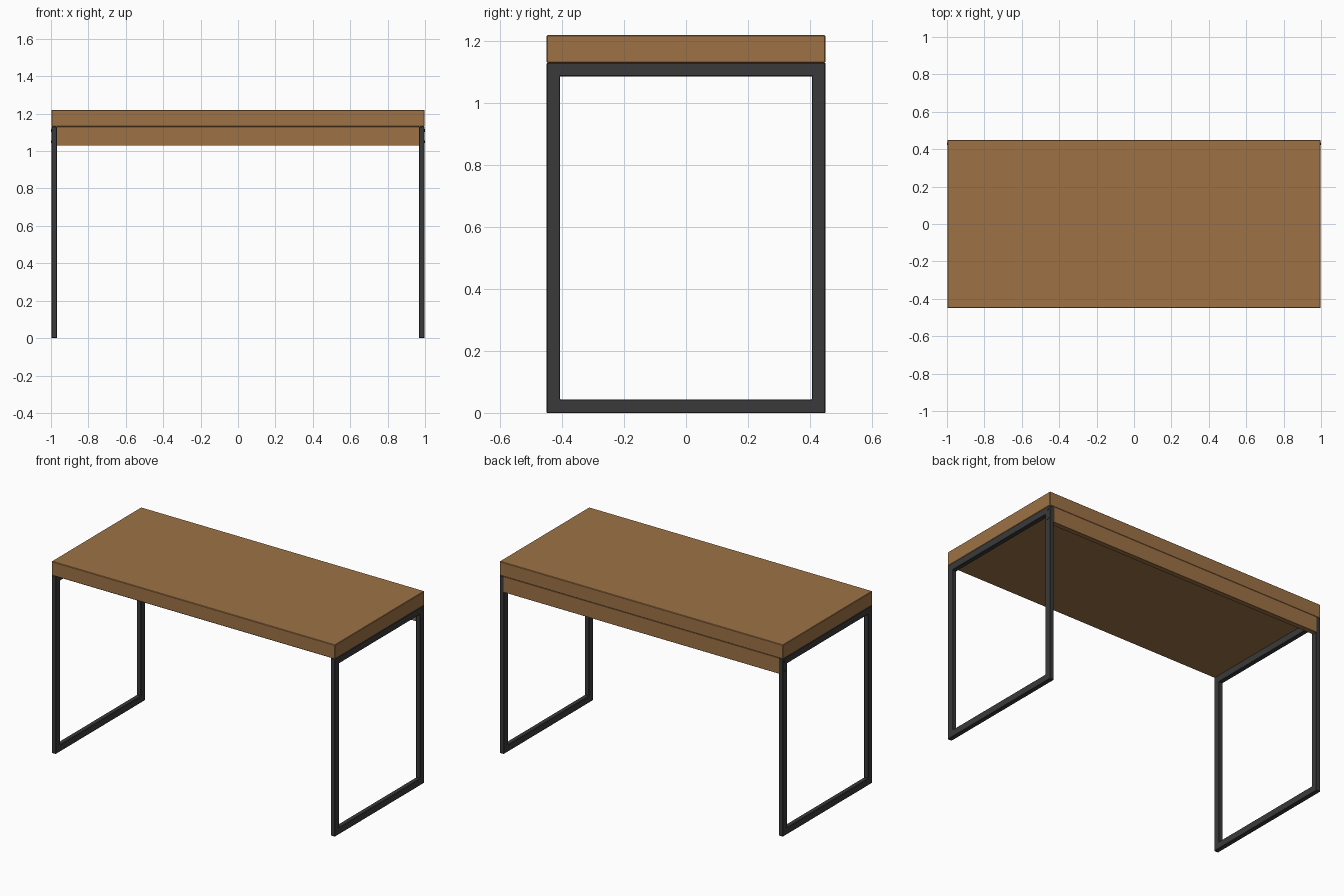
import bpy, bmesh, math
from mathutils import Matrix

if "Cube" in bpy.data.objects:
    bpy.data.objects.remove(bpy.data.objects["Cube"])


def material(name, color):
    m = bpy.data.materials.new(name)
    m.diffuse_color = (*color, 1)
    m.use_nodes = True
    m.node_tree.nodes["Principled BSDF"].inputs["Base Color"].default_value = m.diffuse_color
    return m


wood = material("wood", (0.34, 0.17, 0.06))
metal = material("dark_metal", (0.042, 0.042, 0.042))


def finish(name, bm, mat, bevel=0.0):
    bmesh.ops.recalc_face_normals(bm, faces=bm.faces)
    me = bpy.data.meshes.new(name)
    bm.to_mesh(me)
    bm.free()
    me.materials.append(mat)
    ob = bpy.data.objects.new(name, me)
    bpy.context.collection.objects.link(ob)
    if bevel:
        b = ob.modifiers.new("bevel", 'BEVEL')
        b.width = bevel
        b.segments = 1
    return ob


def box(name, lo, hi, mat, bevel):
    bm = bmesh.new()
    bmesh.ops.create_cube(bm, size=1)
    for v in bm.verts:
        v.co = [lo[i] + (v.co[i] + 0.5) * (hi[i] - lo[i]) for i in range(3)]
    return finish(name, bm, mat, bevel)


def leg_frame(name, x0, x1):
    # closed rectangular loop, extruded across x
    def ring(x, y, z0, z1):
        return [bm.verts.new((x, a, b)) for a, b in ((-y, z0), (y, z0), (y, z1), (-y, z1))]
    bm = bmesh.new()
    t = 0.043
    loops = [ring(x0, 0.45, 0, 1.13), ring(x1, 0.45, 0, 1.13),
             ring(x1, 0.45 - t, t, 1.13 - t), ring(x0, 0.45 - t, t, 1.13 - t)]
    for k in range(4):
        a, b = loops[k], loops[(k + 1) % 4]
        for i in range(4):
            j = (i + 1) % 4
            bm.faces.new((a[i], a[j], b[j], b[i]))
    return finish(name, bm, metal, 0.002)


# Wooden top and rear apron
box("table_top", (-0.997, -0.45, 1.13), (0.997, 0.45, 1.22), wood, 0.003)
box("rear_apron", (-0.97, 0.418, 1.03), (0.97, 0.45, 1.13), wood, 0.001)

for side, s in (("left", -1), ("right", 1)):
    # Metal loop leg at each end
    leg_frame(side + "_leg_frame", *sorted((s * 0.968, s * 0.997)))
    # Bolt heads fixing the apron to the rear upright
    for label, z in (("lower", 1.05), ("upper", 1.11)):
        bm = bmesh.new()
        bmesh.ops.create_cone(bm, cap_ends=True, segments=16, radius1=0.007, radius2=0.007, depth=0.008,
                              matrix=Matrix.Translation((s * 0.996, 0.43, z)) @ Matrix.Rotation(math.pi / 2, 4, 'Y'))
        finish(f"{side}_{label}_bolt", bm, metal)
